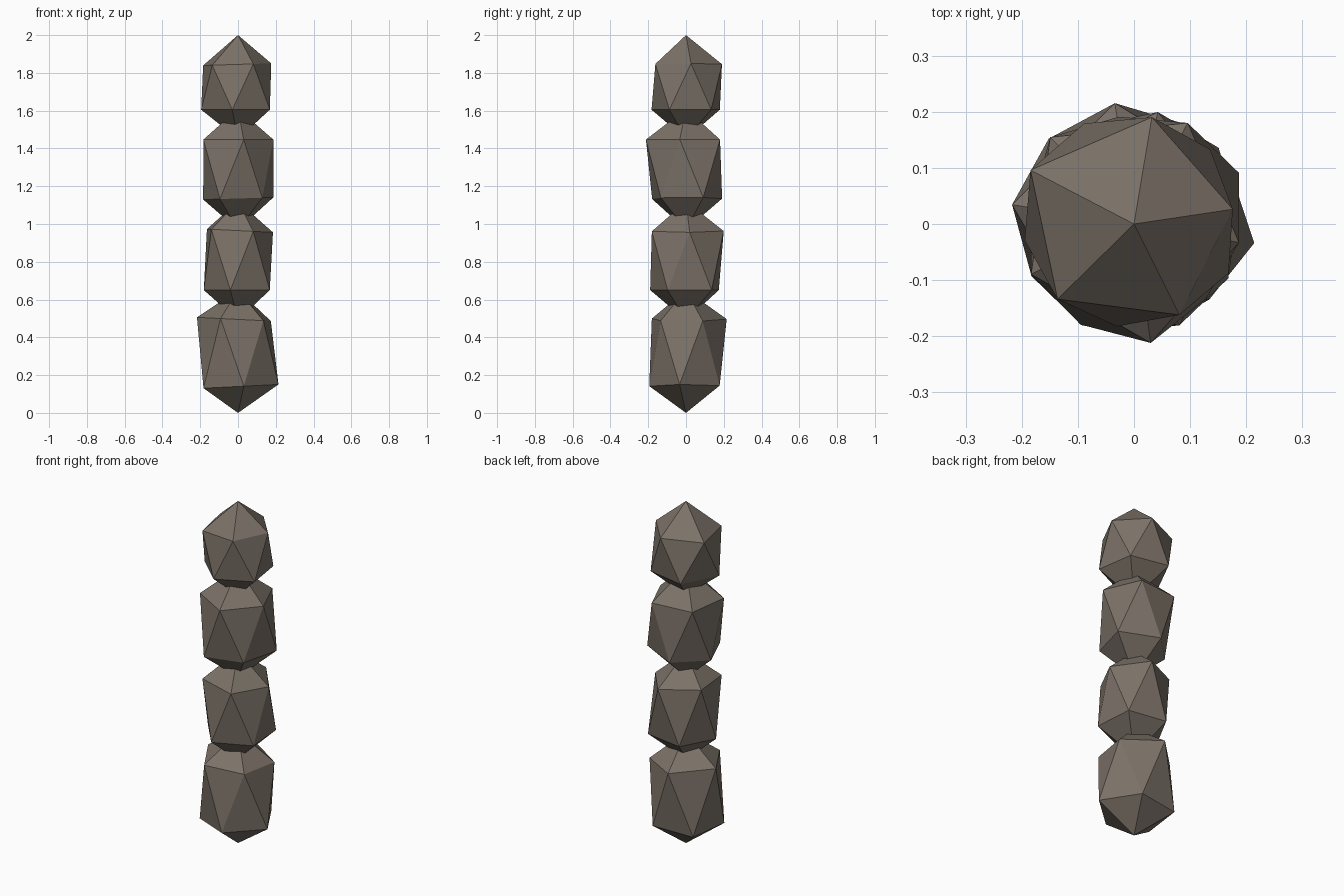
import bpy
import bmesh
from math import radians, cos, sin

cube = bpy.data.objects.get("Cube")
if cube:
    bpy.data.objects.remove(cube, do_unlink=True)

# One flat grey-brown rock colour
rock = bpy.data.materials.new("grey_brown_rock")
rock.use_nodes = True
colour = (0.2, 0.168, 0.138, 1)
rock.diffuse_color = colour
rock.node_tree.nodes["Principled BSDF"].inputs["Base Color"].default_value = colour
rock.node_tree.nodes["Principled BSDF"].inputs["Roughness"].default_value = 0.9


def add_ring(bm, height, phase, slope, radii):
    """Five corners around the stone, with uneven radii and a slight slope along x."""
    ring = []
    for i, radius in enumerate(radii):
        angle = radians(phase + 72 * i)
        x, y = radius * cos(angle), radius * sin(angle)
        ring.append(bm.verts.new((x, y, height + slope * x)))
    return ring


def add_stone(name, phase, bottom, lower, upper, top):
    """A stretched twenty-sided stone: two poles and two staggered rings."""
    bm = bmesh.new()
    low = add_ring(bm, lower[0], phase + 36, *lower[1:])
    high = add_ring(bm, upper[0], phase, *upper[1:])
    base = bm.verts.new((0, 0, bottom))
    tip = bm.verts.new((0, 0, top))
    for i in range(5):
        j = (i + 1) % 5
        bm.faces.new((tip, high[i], high[j]))
        bm.faces.new((high[i], low[i], high[j]))
        bm.faces.new((low[i], low[j], high[j]))
        bm.faces.new((base, low[j], low[i]))
    bmesh.ops.recalc_face_normals(bm, faces=bm.faces)
    mesh = bpy.data.meshes.new(name)
    bm.to_mesh(mesh)
    bm.free()
    mesh.materials.append(rock)
    stone = bpy.data.objects.new(name, mesh)
    bpy.context.collection.objects.link(stone)
    return stone


# Each ring: height, slope, then radii counter-clockwise from the phase angle
add_stone("bottom_stone", phase=27, bottom=0.0,
          lower=(0.14, 0.05, (0.2, 0.215, 0.205, 0.197, 0.217)),
          upper=(0.495, -0.05, (0.195, 0.218, 0.22, 0.203, 0.19)), top=0.65)

add_stone("lower_middle_stone", phase=6, bottom=0.49,
          lower=(0.65, 0.0, (0.203, 0.19, 0.182, 0.194, 0.194)),
          upper=(0.965, -0.05, (0.186, 0.204, 0.19, 0.19, 0.198)), top=1.12)

add_stone("upper_middle_stone", phase=-10, bottom=0.97,
          lower=(1.135, 0.03, (0.208, 0.193, 0.187, 0.203, 0.185)),
          upper=(1.447, 0.0, (0.19, 0.204, 0.215, 0.204, 0.214)), top=1.61)

add_stone("top_stone", phase=8.5, bottom=1.45,
          lower=(1.605, 0.0, (0.19, 0.2, 0.197, 0.185, 0.19)),
          upper=(1.845, 0.03, (0.178, 0.193, 0.208, 0.191, 0.181)), top=2.0)
